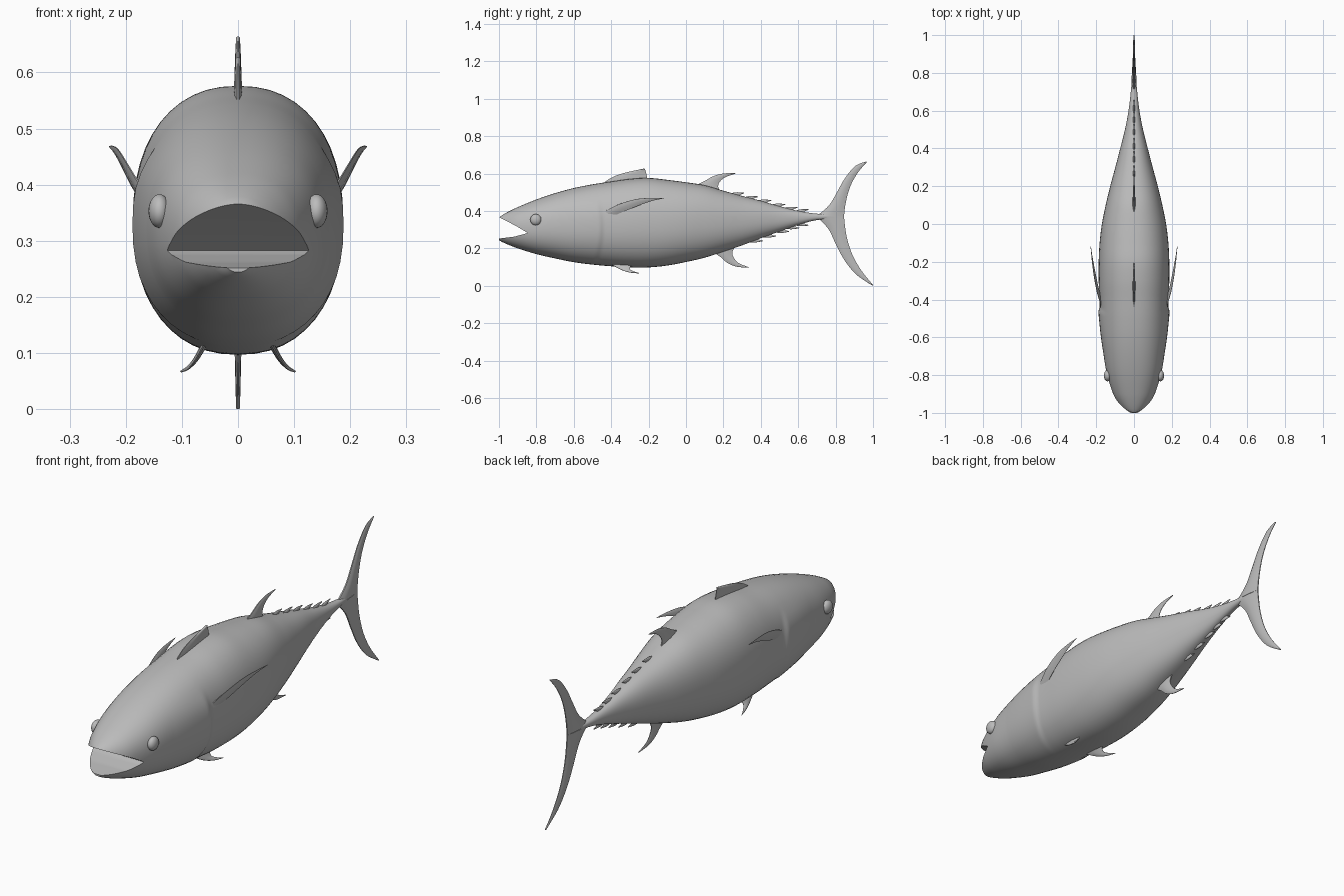
import bpy, bmesh, math
from mathutils import Vector

if "Cube" in bpy.data.objects:
    bpy.data.objects.remove(bpy.data.objects["Cube"])

grey = bpy.data.materials.new("fish_grey")
grey.diffuse_color = (0.5, 0.5, 0.5, 1)
grey.use_nodes = True
grey.node_tree.nodes["Principled BSDF"].inputs["Base Color"].default_value = grey.diffuse_color


def finish(name, bm):
    bmesh.ops.recalc_face_normals(bm, faces=bm.faces)
    me = bpy.data.meshes.new(name)
    bm.to_mesh(me)
    bm.free()
    ob = bpy.data.objects.new(name, me)
    bpy.context.collection.objects.link(ob)
    me.materials.append(grey)
    return ob


def smooth(ob, angle=40):
    bpy.ops.object.select_all(action='DESELECT')
    ob.select_set(True)
    bpy.context.view_layer.objects.active = ob
    bpy.ops.object.shade_smooth_by_angle(angle=math.radians(angle))


def loft(bm, rings):
    vr = [[bm.verts.new(p) for p in r] for r in rings]
    n = len(vr[0])
    for a, b in zip(vr, vr[1:]):
        for i in range(n):
            j = (i + 1) % n
            bm.faces.new((a[i], a[j], b[j], b[i]))
    bm.faces.new(vr[0])
    bm.faces.new(vr[-1])


# body stations: y, top z, bottom z, half width
STATIONS = [
    (-1.0, .364, .244, .034), (-.985, .376, .235, .055), (-.95, .396, .219, .083),
    (-.9, .420, .200, .110), (-.8, .461, .169, .142), (-.7, .495, .146, .160),
    (-.6, .522, .126, .172), (-.5, .542, .113, .179), (-.4, .557, .104, .183),
    (-.3, .571, .098, .187), (-.2, .576, .098, .187), (-.1, .566, .108, .182),
    (0, .553, .127, .170), (.1, .537, .150, .150), (.2, .508, .182, .126),
    (.3, .480, .216, .099), (.4, .454, .254, .073), (.5, .425, .290, .048),
    (.6, .400, .325, .029), (.7, .385, .351, .017), (.8, .382, .358, .008)]


def body_at(y, k):
    """Hermite interpolation of station column k at y."""
    S = STATIONS
    i = 0
    while i < len(S) - 2 and y > S[i + 1][0]:
        i += 1

    def slope(j):
        a, b = S[max(j - 1, 0)], S[min(j + 1, len(S) - 1)]
        return (b[k] - a[k]) / (b[0] - a[0])
    h = S[i + 1][0] - S[i][0]
    t = (y - S[i][0]) / h
    return ((2*t**3 - 3*t*t + 1) * S[i][k] + (t**3 - 2*t*t + t) * h * slope(i)
            + (3*t*t - 2*t**3) * S[i + 1][k] + (t**3 - t*t) * h * slope(i + 1))


def body_ring(y, n=48):
    top, bot, w = (body_at(y, k) for k in (1, 2, 3))
    c, h, e = (top + bot) / 2, (top - bot) / 2, 2 / 2.25
    ring = []
    for i in range(n):
        a = 2 * math.pi * i / n
        ca, sa = math.cos(a), math.sin(a)
        x = w * math.copysign(abs(ca) ** e, ca)
        z = c + h * math.copysign(abs(sa) ** e, sa)
        # raised gill cover that ends in a step
        edge = -.45 - 1.0 * (z - .31) ** 2
        ramp = max(0, min(1, (y + .68) / .22)) * max(0, min(1, (edge + .012 - y) / .024))
        fade = max(0, min(1, (.47 - z) / .06))
        ring.append((x * (1 + .045 * ramp * fade), y, z))
    return ring


ys = [-1, -.996, -.992, -.986, -.98] + [-.97 + .01 * i for i in range(178)]
bm = bmesh.new()
loft(bm, [body_ring(y) for y in ys])
body = finish("body", bm)

# open mouth: wedge cut through the snout
bm = bmesh.new()
wedge = [(-.848, .283), (-.90, .3145), (-.95, .341), (-1.05, .392), (-1.05, .243),
         (-1.0, .252), (-.92, .262), (-.865, .276)]
loft(bm, [[(x, y, z) for y, z in wedge] for x in (-.3, .3)])
cutter = finish("mouth_cutter", bm)
cutter.hide_render = True
mod = body.modifiers.new("mouth", 'BOOLEAN')
mod.operation = 'DIFFERENCE'
mod.solver = 'EXACT'
mod.object = cutter
bpy.context.view_layer.objects.active = body
bpy.ops.object.modifier_apply(modifier=mod.name)
bpy.data.objects.remove(cutter)
smooth(body, 35)


def spline(pts, sub=5):
    P = [Vector(p) for p in pts]
    out = []
    for i in range(len(P) - 1):
        a, b, c, d = P[max(i - 1, 0)], P[i], P[i + 1], P[min(i + 2, len(P) - 1)]
        for s in range(sub):
            t = s / sub
            out.append(.5 * (2*b + (c - a)*t + (2*a - 5*b + 4*c - d)*t*t
                             + (3*b - a - 3*c + d)*t**3))
    return out + [P[-1]]


def blade(name, lead, trail, thick, normal=(1, 0, 0), tip=.25):
    """Fin with a lens section between a leading and a trailing edge."""
    def to3(p):
        return p if len(p) == 3 else (0, *p)
    L, T = spline([to3(p) for p in lead]), spline([to3(p) for p in trail])
    nrm = Vector(normal).normalized()
    rings = []
    for i, (a, b) in enumerate(zip(L, T)):
        t = thick * (1 - (1 - tip) * i / (len(L) - 1))
        sec = [(0, .25), (.2, .8), (.45, 1), (.75, .7), (1, .2)]
        rings.append([a.lerp(b, s) + nrm * t * k for s, k in sec]
                     + [a.lerp(b, s) - nrm * t * k for s, k in reversed(sec)])
    bm = bmesh.new()
    loft(bm, rings)
    smooth(finish(name, bm), 50)


# tail fin lobes
blade("tail_upper",
      [(.70, .373), (.765, .43), (.81, .505), (.85, .575), (.905, .64), (.963, .664)],
      [(.845, .37), (.85, .42), (.865, .49), (.887, .55), (.923, .61), (.966, .66)], .013)
blade("tail_lower",
      [(.70, .367), (.76, .305), (.80, .225), (.845, .14), (.91, .06), (.998, 0)],
      [(.845, .37), (.85, .32), (.862, .25), (.89, .165), (.937, .082), (1.0, .004)], .013)

# dorsal and anal fins
blade("front_dorsal_fin", [(-.46, .535), (-.40, .577), (-.33, .603), (-.222, .627)],
      [(-.205, .55), (-.208, .58), (-.214, .605), (-.219, .622)], .008, tip=.6)
blade("rear_dorsal_fin",
      [(.04, .53), (.10, .56), (.145, .585), (.20, .60), (.264, .602)],
      [(.185, .50), (.172, .53), (.182, .557), (.212, .581), (.264, .599)], .009)
blade("anal_fin",
      [(.13, .19), (.185, .153), (.22, .123), (.27, .102), (.337, .096)],
      [(.27, .22), (.248, .18), (.256, .15), (.283, .12), (.337, .099)], .009)

# finlets along the back and belly
for k, sign, row in ((1, 1, (.28, .355, .425, .50, .565, .625)),
                     (2, -1, (.38, .45, .52, .575, .625))):
    for n, y in enumerate(row):
        def p(dy, dz):
            return (y + dy, body_at(y + dy, k) + sign * dz)
        blade("%s_finlet_%d" % ("back" if sign > 0 else "belly", n + 1),
              [p(-.05, -.008), p(-.015, .010), p(.03, .020)],
              [p(.015, -.012), p(.010, .003), p(.031, .016)], .007)

for s, side in ((-1, "left"), (1, "right")):
    # pectoral fins
    blade(side + "_pectoral_fin",
          [(s*.172, -.44, .395), (s*.196, -.36, .435), (s*.213, -.27, .462),
           (s*.223, -.19, .469), (s*.229, -.118, .469)],
          [(s*.176, -.385, .375), (s*.192, -.32, .402), (s*.206, -.25, .430),
           (s*.219, -.18, .454), (s*.229, -.118, .467)], .005, (1, -s*.15, -s*.3))
    # pelvic fins
    blade(side + "_pelvic_fin",
          [(s*.06, -.40, .115), (s*.076, -.35, .087), (s*.09, -.30, .071), (s*.102, -.25, .066)],
          [(s*.06, -.29, .115), (s*.075, -.30, .090), (s*.088, -.28, .077), (s*.102, -.25, .068)],
          .006, (s*.7, 0, .7))
    # eyes
    bm = bmesh.new()
    bmesh.ops.create_uvsphere(bm, u_segments=24, v_segments=14, radius=.03)
    bmesh.ops.scale(bm, vec=(.65, 1, 1), verts=bm.verts)
    bmesh.ops.translate(bm, vec=(s*.14, -.803, .353), verts=bm.verts)
    smooth(finish(side + "_eye", bm), 60)
